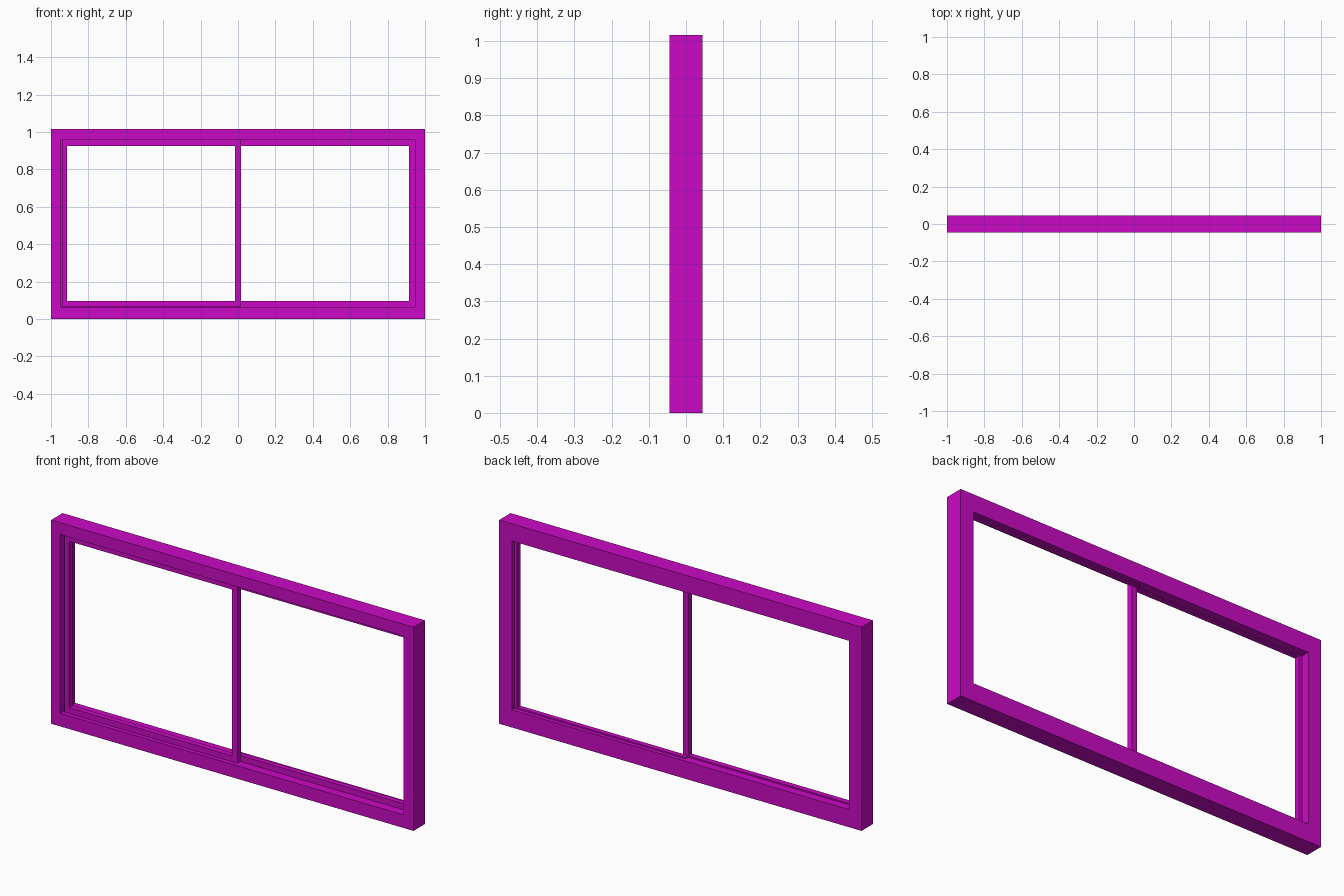
import bpy

if "Cube" in bpy.data.objects:
    bpy.data.objects.remove(bpy.data.objects["Cube"])

mat = bpy.data.materials.new("magenta_paint")
mat.diffuse_color = (0.6, 0.003, 0.56, 1)
mat.use_nodes = True
mat.node_tree.nodes["Principled BSDF"].inputs["Base Color"].default_value = mat.diffuse_color


def box(name, x0, x1, y0, y1, z0, z1):
    bpy.ops.mesh.primitive_cube_add(size=1, location=((x0 + x1) / 2, (y0 + y1) / 2, (z0 + z1) / 2))
    ob = bpy.context.object
    ob.name = name
    ob.scale = (x1 - x0, y1 - y0, z1 - z0)
    bpy.ops.object.transform_apply(location=False, rotation=False, scale=True)
    ob.data.materials.append(mat)
    return ob


def ring(name, outer, inner, y0, y1):
    """Rectangular frame; outer and inner are (x0, x1, z0, z1)."""
    def loop(r, y):
        x0, x1, z0, z1 = r
        return [(x0, y, z0), (x1, y, z0), (x1, y, z1), (x0, y, z1)]
    verts = loop(outer, y0) + loop(inner, y0) + loop(inner, y1) + loop(outer, y1)
    faces = [(4 * k + i, 4 * k + (i + 1) % 4, (4 * k + 4 + (i + 1) % 4) % 16, (4 * k + 4 + i) % 16)
             for k in range(4) for i in range(4)]
    me = bpy.data.meshes.new(name)
    me.from_pydata(verts, [], faces)
    me.materials.append(mat)
    ob = bpy.data.objects.new(name, me)
    bpy.context.collection.objects.link(ob)
    return ob


# Outer frame: wide opening in front, narrower lip behind
OUT = (-1, 1, 0, 1.016)
ring("frame_front", OUT, (-0.95, 0.946, 0.065, 0.957), -0.045, 0.0)
ring("frame_back", OUT, (-0.93, 0.93, 0.088, 0.93), 0.0, 0.045)

# Left sash sits in the front track, its right stile is the centre bar
ring("left_sash", (-0.94, 0.015, 0.066, 0.956), (-0.914, -0.015, 0.095, 0.925), -0.025, 0.003)

# Right glazing stop sits in the back track
for n, z0, z1 in (("bottom", 0.07, 0.095), ("top", 0.925, 0.95)):
    box("right_stop_" + n, -0.015, 0.94, 0.0, 0.025, z0, z1)
box("right_stop_side", 0.914, 0.94, 0.0, 0.025, 0.095, 0.925)
